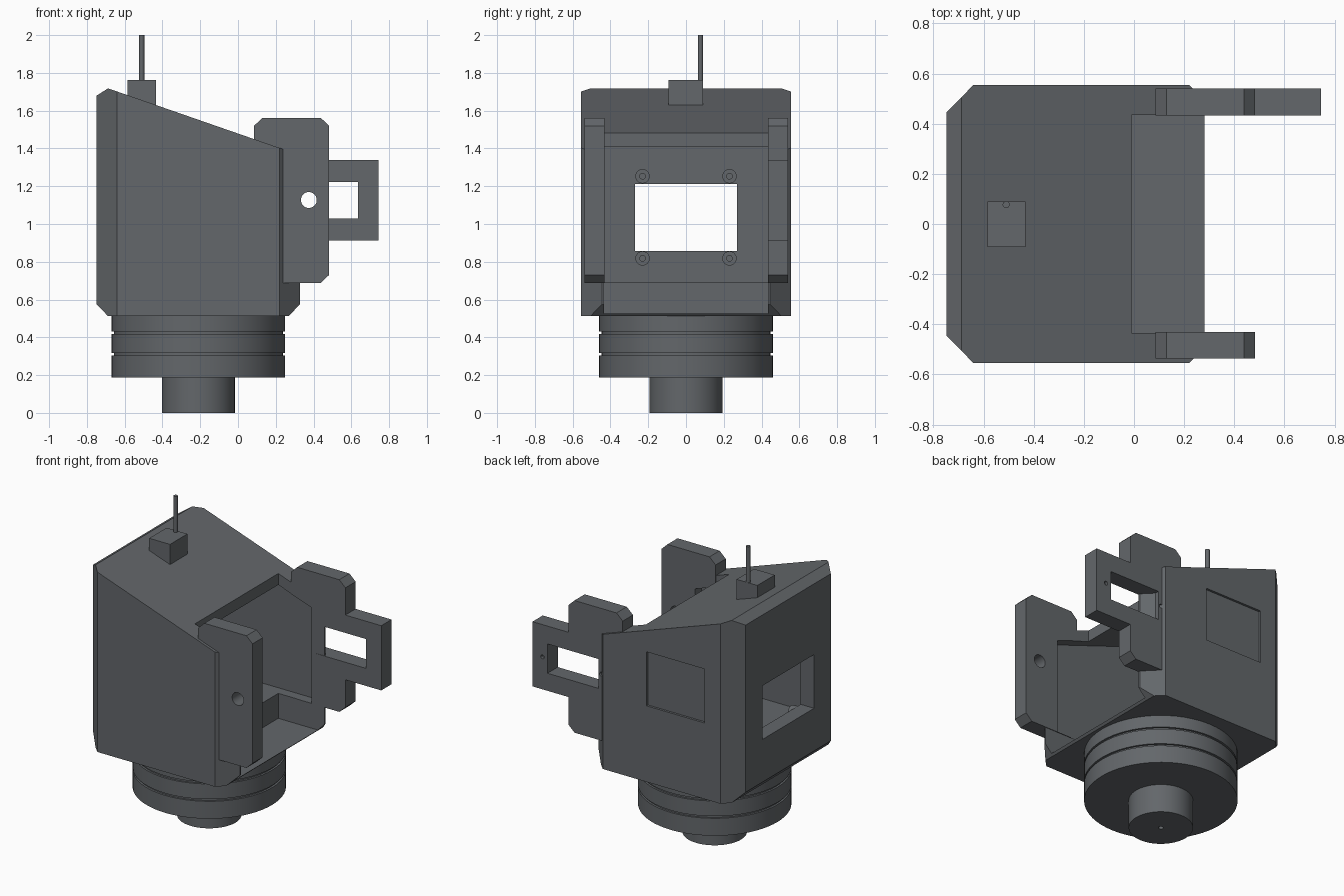
import bpy, bmesh, math
from mathutils import Matrix

if "Cube" in bpy.data.objects:
    bpy.data.objects.remove(bpy.data.objects["Cube"])

grey = bpy.data.materials.new('dark_grey')
grey.diffuse_color = (.125, .135, .145, 1)
grey.use_nodes = True
grey.node_tree.nodes["Principled BSDF"].inputs["Base Color"].default_value = grey.diffuse_color


def add_mesh(name, bm):
    bmesh.ops.recalc_face_normals(bm, faces=bm.faces)
    me = bpy.data.meshes.new(name)
    bm.to_mesh(me)
    bm.free()
    me.materials.append(grey)
    ob = bpy.data.objects.new(name, me)
    bpy.context.collection.objects.link(ob)
    return ob


def prism(name, pts, a, b, axis='Y'):
    """Extrude a profile: (x, z) points along Y, or (x, y) points along Z."""
    bm = bmesh.new()
    place = (lambda p: (p[0], a, p[1])) if axis == 'Y' else (lambda p: (p[0], p[1], a))
    face = bm.faces.new([bm.verts.new(place(p)) for p in pts])
    new = bmesh.ops.extrude_face_region(bm, geom=[face])['geom']
    vec = (0, b - a, 0) if axis == 'Y' else (0, 0, b - a)
    bmesh.ops.translate(bm, vec=vec, verts=[v for v in new if isinstance(v, bmesh.types.BMVert)])
    return add_mesh(name, bm)


def box(name, x0, x1, y0, y1, z0, z1):
    return prism(name, [(x0, z0), (x1, z0), (x1, z1), (x0, z1)], y0, y1)


def cylinder(name, center, r, length, axis='Z', seg=24):
    rot = {'Z': Matrix(), 'X': Matrix.Rotation(math.pi / 2, 4, 'Y'),
           'Y': Matrix.Rotation(math.pi / 2, 4, 'X')}[axis]
    bm = bmesh.new()
    bmesh.ops.create_cone(bm, cap_ends=True, segments=seg, radius1=r, radius2=r,
                          depth=length, matrix=Matrix.Translation(center) @ rot)
    return add_mesh(name, bm)


def lathe(name, pts, cx, seg=64):
    """Revolve an (r, z) profile around the vertical line x = cx."""
    bm = bmesh.new()
    rings = []
    for k in range(seg):
        t = 2 * math.pi * k / seg
        rings.append([bm.verts.new((cx + r * math.cos(t), r * math.sin(t), z)) for r, z in pts])
    for k in range(seg):
        p, q = rings[k], rings[(k + 1) % seg]
        for i in range(len(pts) - 1):
            bm.faces.new((p[i], q[i], q[i + 1], p[i + 1]))
    bm.faces.new([r[0] for r in rings])
    bm.faces.new([r[-1] for r in rings])
    return add_mesh(name, bm)


def boolean(ob, tool, op='DIFFERENCE', keep=False):
    mod = ob.modifiers.new('cut', 'BOOLEAN')
    mod.operation, mod.solver, mod.object = op, 'EXACT', tool
    bpy.context.view_layer.objects.active = ob
    bpy.ops.object.modifier_apply(modifier=mod.name)
    if not keep:
        bpy.data.objects.remove(tool)


def smooth(ob):
    bpy.ops.object.select_all(action='DESELECT')
    ob.select_set(True)
    bpy.context.view_layer.objects.active = ob
    bpy.ops.object.shade_smooth_by_angle(angle=math.radians(30))


# Housing: side profile trimmed by a chamfered plan outline
housing = prism('housing', [(-.748, .575), (-.688, .512), (.268, .512), (.328, .575), (.328, 1.365),
                            (-.688, 1.718), (-.748, 1.68)], -.555, .555)
plan = prism('plan_cutter', [(-.748, -.445), (-.64, -.555), (.22, -.555), (.328, -.445),
                             (.328, .445), (.22, .555), (-.64, .555), (-.748, .445)], 0, 2, 'Z')
boolean(housing, plan, 'INTERSECT')

# Open front, inner cavity, rear window and shallow side panel
cavity = prism('cavity_cutter', [(-.65, .69), (.236, .69), (.236, 1.322), (-.65, 1.63)], -.5, .5)
cavity.hide_render = True
boolean(housing, box('front_cutter', -.01, .6, -.435, .435, .525, 2))
boolean(housing, cavity, keep=True)
boolean(housing, box('window_cutter', -.9, -.6, -.27, .27, .857, 1.212))
boolean(housing, box('panel_cutter', -.525, -.10, .54, .6, 1.015, 1.372))

# Side plates
plate = [(.085, .73), (.13, .688), (.438, .688), (.482, .73),
         (.482, 1.52), (.438, 1.562), (.13, 1.562), (.085, 1.52)]
pivot_plate = prism('pivot_plate', plate, -.537, -.431)
motor_plate = prism('motor_plate', plate[:4] + [(.482, .912), (.745, .912), (.745, 1.34), (.482, 1.34)]
                    + plate[4:], .433, .54)
for ob in (pivot_plate, motor_plate):
    boolean(ob, cavity, keep=True)
bpy.data.objects.remove(cavity)
boolean(pivot_plate, cylinder('pivot_cutter', (.375, -.48, 1.127), .042, .3, 'Y', 32))
boolean(motor_plate, box('slot_cutter', .262, .635, .3, .7, 1.028, 1.222))
for x in (.242, .672):
    boolean(motor_plate, cylinder('screw_cutter', (x, .55, 1.127), .013, .06, 'Y', 16))
smooth(pivot_plate)
smooth(motor_plate)

# Screw bosses around the rear window
for y in (-.23, .23):
    for z in (.818, 1.253):
        boss = cylinder('window_boss', (-.635, y, z), .038, .05, 'X')
        boolean(boss, cylinder('boss_cutter', (-.6, y, z), .015, .08, 'X', 16))
        smooth(boss)

# Grooved turntable
profile = [(.46, .188)]
for z in (.31, .425):
    profile += [(.46, z - .007), (.447, z - .007), (.447, z + .007), (.46, z + .007)]
profile += [(.46, .513)]
smooth(lathe('turntable', profile, -.21))

# Hub with a centre bore and a side set-screw hole
hub = lathe('hub', [(.015, .1), (.015, 0), (.193, 0), (.193, .192)], -.21)
boolean(hub, cylinder('set_screw_cutter', (-.40, 0, .12), .014, .08, 'X', 16))
smooth(hub)

# Antenna on the sloped roof
box('antenna_base', -.585, -.433, -.092, .09, 1.6, 1.763)
smooth(cylinder('antenna_rod', (-.51, .077, 1.88), .014, .24, 'Z', 16))
